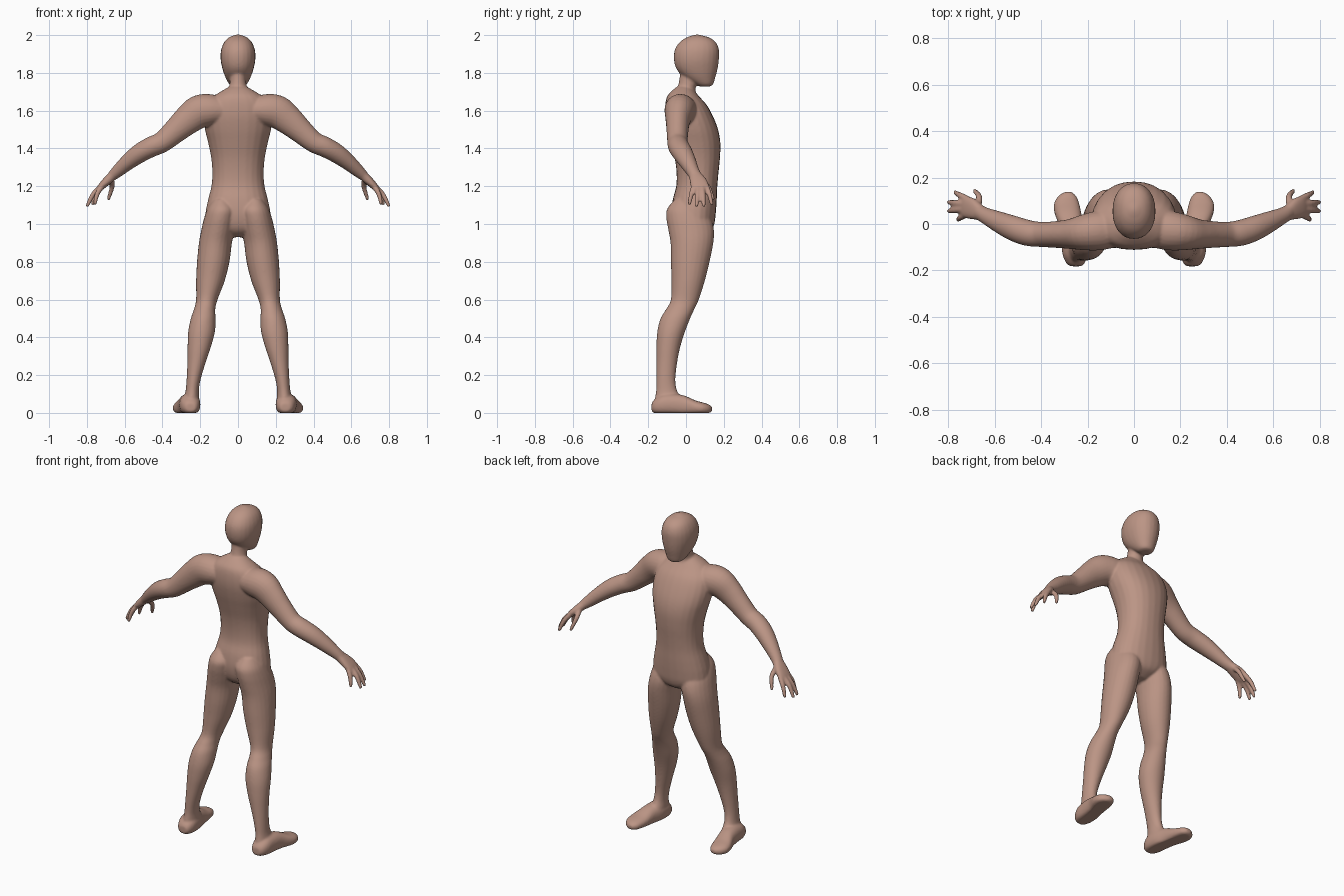
import bpy, bmesh, math
from mathutils import Vector

SIDES = 24
bm = bmesh.new()


def smooth_rows(rows, steps=4):
    """Catmull-Rom interpolation through rows of numbers."""
    out = []
    for i in range(len(rows) - 1):
        p0, p1 = rows[max(i - 1, 0)], rows[i]
        p2, p3 = rows[i + 1], rows[min(i + 2, len(rows) - 1)]
        for s in range(steps):
            t = s / steps
            out.append([0.5 * (2 * b + (c - a) * t + (2 * a - 5 * b + 4 * c - d) * t * t
                               + (3 * b - a - 3 * c + d) * t ** 3)
                        for a, b, c, d in zip(p0, p1, p2, p3)])
    out.append(list(rows[-1]))
    return out


def loft(rows, axis=None, ref=(0, 1, 0), side=1, power=2.0, floor=False):
    """Rows are (x, y, z, half size along ref, half size across)."""
    rows = smooth_rows(rows)
    pts = [Vector(r[:3]) for r in rows]
    rings = []
    for i, r in enumerate(rows):
        t = Vector(axis) if axis else pts[min(i + 1, len(pts) - 1)] - pts[max(i - 1, 0)]
        t.normalize()
        u = Vector(ref)
        u = (u - t * u.dot(t)).normalized()
        v = t.cross(u)
        ring = []
        for k in range(SIDES):
            a = 2 * math.pi * k / SIDES
            c, s = math.cos(a), math.sin(a)
            c = math.copysign(abs(c) ** (2 / power), c)
            s = math.copysign(abs(s) ** (2 / power), s)
            p = pts[i] + u * c * r[3] + v * s * r[4]
            if floor:
                p.z = max(p.z, 0.0)
            ring.append(bm.verts.new((p.x * side, p.y, p.z)))
        rings.append(ring)
    faces = [bm.faces.new(rings[0]), bm.faces.new(rings[-1])]
    for a, b in zip(rings, rings[1:]):
        for k in range(SIDES):
            n = (k + 1) % SIDES
            faces.append(bm.faces.new((a[k], a[n], b[n], b[k])))
    bmesh.ops.recalc_face_normals(bm, faces=faces)


def column(rows, side=1, power=2.0):
    """Horizontal sections given as (z, x min, x max, y min, y max)."""
    loft([((x0 + x1) / 2, (y0 + y1) / 2, z, (y1 - y0) / 2, (x1 - x0) / 2)
          for z, x0, x1, y0, y1 in rows], axis=(0, 0, 1), side=side, power=power)


def centred(rows, power=2.0):
    column([(z, -w, w, y0, y1) for z, w, y0, y1 in rows], power=power)


# Torso
centred([(0.93, .05, -.01, .08), (0.96, .11, -.05, .13), (1.0, .17, -.07, .15),
         (1.06, .172, -.078, .158), (1.13, .158, -.07, .163), (1.2, .141, -.052, .166),
         (1.27, .136, -.05, .172), (1.35, .142, -.06, .18), (1.43, .158, -.08, .182),
         (1.5, .175, -.098, .17), (1.57, .182, -.11, .143), (1.63, .17, -.11, .11),
         (1.675, .13, -.1, .07), (1.705, .085, -.075, .045), (1.725, .05, -.05, .03)], 2.2)
# Neck
centred([(1.64, .09, -.09, .07), (1.69, .065, -.07, .055), (1.72, .049, -.048, .05),
         (1.76, .043, -.036, .068), (1.83, .045, -.03, .09)])
# Head
centred([(1.728, .025, .075, .125), (1.738, .045, .05, .143), (1.775, .066, -.01, .155),
         (1.82, .082, -.05, .167), (1.87, .092, -.064, .174), (1.92, .09, -.06, .175),
         (1.96, .075, -.036, .16), (1.985, .052, -.002, .128), (1.997, .027, .03, .09),
         (2.003, .008, .052, .068)], 2.15)

for side in (-1, 1):
    # Leg
    column([(1.13, .05, .13, -.06, .05), (1.08, .012, .162, -.1, .09),
            (1.03, .01, .18, -.104, .13), (0.97, .018, .194, -.094, .148),
            (0.9, .032, .207, -.082, .145), (0.8, .045, .217, -.08, .125),
            (0.7, .07, .222, -.077, .1), (0.6, .108, .222, -.08, .068),
            (0.55, .12, .233, -.105, .045), (0.5, .119, .25, -.135, .022),
            (0.43, .122, .264, -.152, -.005), (0.35, .143, .267, -.157, -.03),
            (0.27, .17, .268, -.157, -.046), (0.18, .197, .272, -.157, -.056),
            (0.12, .207, .277, -.158, -.048), (0.07, .205, .287, -.165, -.02),
            (0.03, .21, .285, -.16, -.02)], side)
    # Foot
    loft([(.25, -.182, .03, .024, .02), (.252, -.168, .034, .04, .036),
          (.254, -.13, .042, .054, .054), (.258, -.07, .044, .056, .058),
          (.27, -.01, .038, .052, .054), (.285, .05, .028, .058, .038),
          (.29, .09, .024, .054, .031), (.287, .12, .021, .039, .024),
          (.284, .138, .02, .016, .012)],
         axis=(0, 1, 0), ref=(1, 0, 0), side=side, power=2.3, floor=True)
    # Arm
    loft([(.08, -.02, 1.6, .08, .07), (.15, -.028, 1.603, .085, .085),
          (.21, -.036, 1.592, .078, .088), (.27, -.043, 1.548, .065, .078),
          (.33, -.045, 1.495, .058, .066), (.4, -.045, 1.435, .054, .056),
          (.46, -.038, 1.408, .056, .054), (.52, -.018, 1.375, .054, .051),
          (.58, .008, 1.33, .046, .043), (.635, .034, 1.282, .036, .034),
          (.665, .05, 1.255, .033, .027)], side=side)
    # Palm
    loft([(.645, .04, 1.272, .028, .024), (.67, .052, 1.25, .036, .025),
          (.7, .066, 1.222, .046, .022), (.725, .075, 1.197, .047, .018),
          (.738, .079, 1.183, .038, .012)], side=side, power=2.4)
    # Fingers and thumb: root, middle, tip
    digits = [((.72, .042, 1.2), (.745, .029, 1.16), (.758, .018, 1.107)),
              ((.728, .064, 1.196), (.768, .06, 1.155), (.798, .056, 1.096)),
              ((.728, .086, 1.196), (.768, .09, 1.155), (.798, .094, 1.096)),
              ((.718, .108, 1.2), (.748, .123, 1.16), (.77, .136, 1.105)),
              ((.67, .08, 1.235), (.667, .118, 1.195), (.686, .143, 1.132))]
    for root, mid, tip in digits:
        end = Vector(tip) + (Vector(tip) - Vector(mid)).normalized() * .004
        loft([(*root, .015, .015), (*mid, .0135, .0135), (*tip, .0095, .0095),
              (*end, .004, .004)], ref=(.3, 1, .1), side=side)

mesh = bpy.data.meshes.new("body")
bm.to_mesh(mesh)
bm.free()
body = bpy.data.objects.new("body", mesh)
bpy.context.collection.objects.link(body)

skin = bpy.data.materials.new("skin")
skin.diffuse_color = (0.50, 0.30, 0.235, 1)
mesh.materials.append(skin)

# Fuse the parts into one skin and soften the joins
fuse = body.modifiers.new("fuse", 'REMESH')
fuse.mode = 'VOXEL'
fuse.voxel_size = 0.006
fuse.use_smooth_shade = True
soften = body.modifiers.new("soften", 'SMOOTH')
soften.factor = 0.5
soften.iterations = 8
